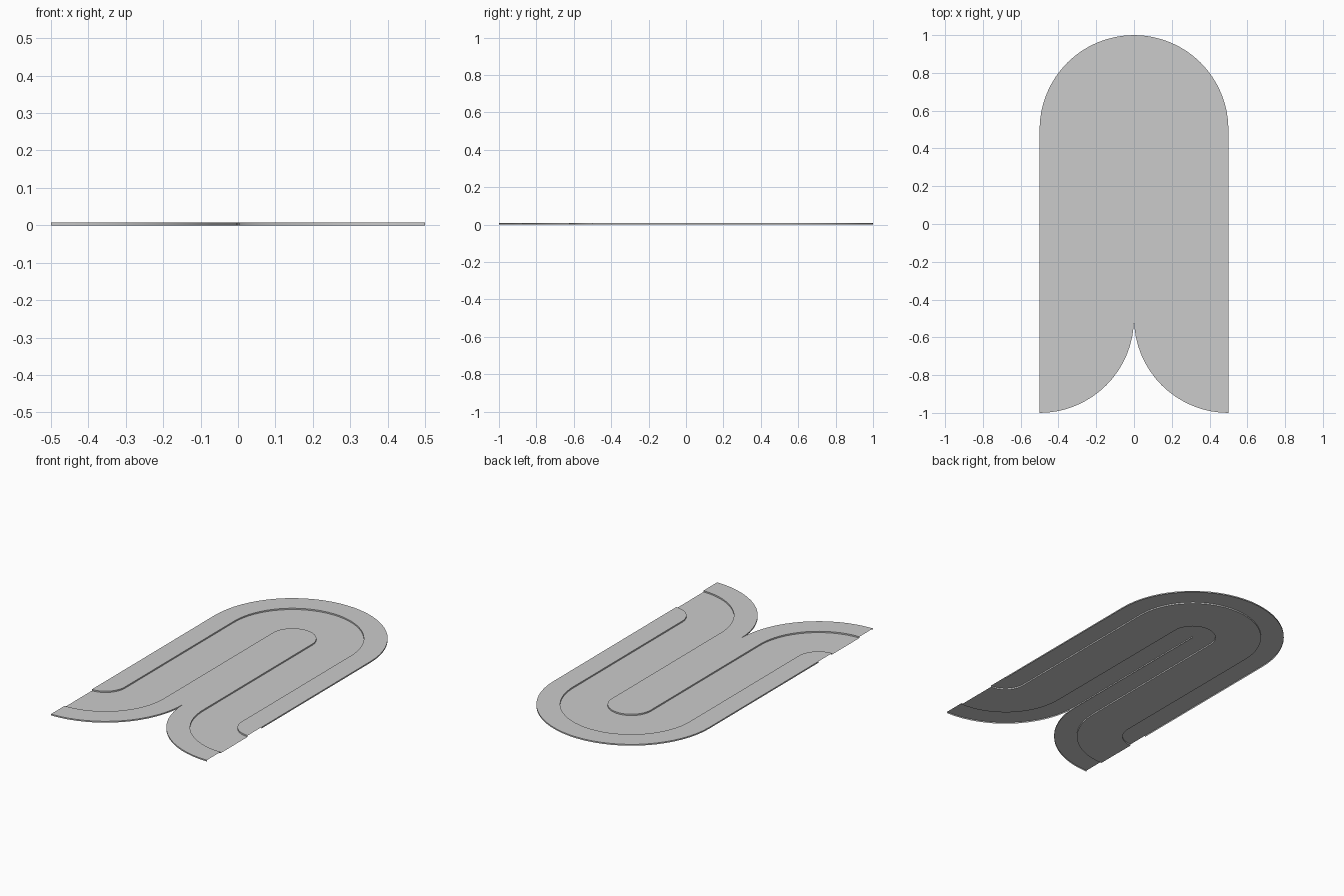
import bpy, bmesh
from math import sin, cos, pi

if "Cube" in bpy.data.objects:
    bpy.data.objects.remove(bpy.data.objects["Cube"])

H = 0.0078      # sheet height
SEG = 16        # segments per quarter turn

# stepped cross-section: offset from the centre line, height (open underneath)
profile = [(0, 0), (0, H), (0.125, H), (0.125, 0),
           (0.375, 0), (0.375, H), (0.5, H), (0.5, 0)]


def row(a, lower):
    """Cross-section row at angle a of the lower or the upper quarter turn."""
    if lower:
        return [(0.5 - (0.5 - u) * cos(a), -0.5 - (0.5 - u) * sin(a), z) for u, z in profile]
    return [(u * cos(a), 0.5 + u * sin(a), z) for u, z in profile]


angles = [pi / 2 * i / SEG for i in range(SEG + 1)]
rows = [row(a, True) for a in reversed(angles)] + [row(a, False) for a in angles]

# sweep the right half along its S-shaped path
bm = bmesh.new()
grid = [[bm.verts.new(p) for p in r] for r in rows]
for r0, r1 in zip(grid, grid[1:]):
    for j in range(len(profile) - 1):
        bm.faces.new((r0[j], r0[j + 1], r1[j + 1], r1[j]))
bmesh.ops.remove_doubles(bm, verts=bm.verts, dist=1e-5)

mesh = bpy.data.meshes.new("grooved_tile")
bm.to_mesh(mesh)
bm.free()
tile = bpy.data.objects.new("grooved_tile", mesh)
bpy.context.collection.objects.link(tile)

# mirror to the left half
mirror = tile.modifiers.new("Mirror", 'MIRROR')
mirror.use_axis[0] = True
mirror.use_mirror_merge = False

bpy.context.view_layer.objects.active = tile
tile.select_set(True)
bpy.ops.object.shade_smooth_by_angle()
